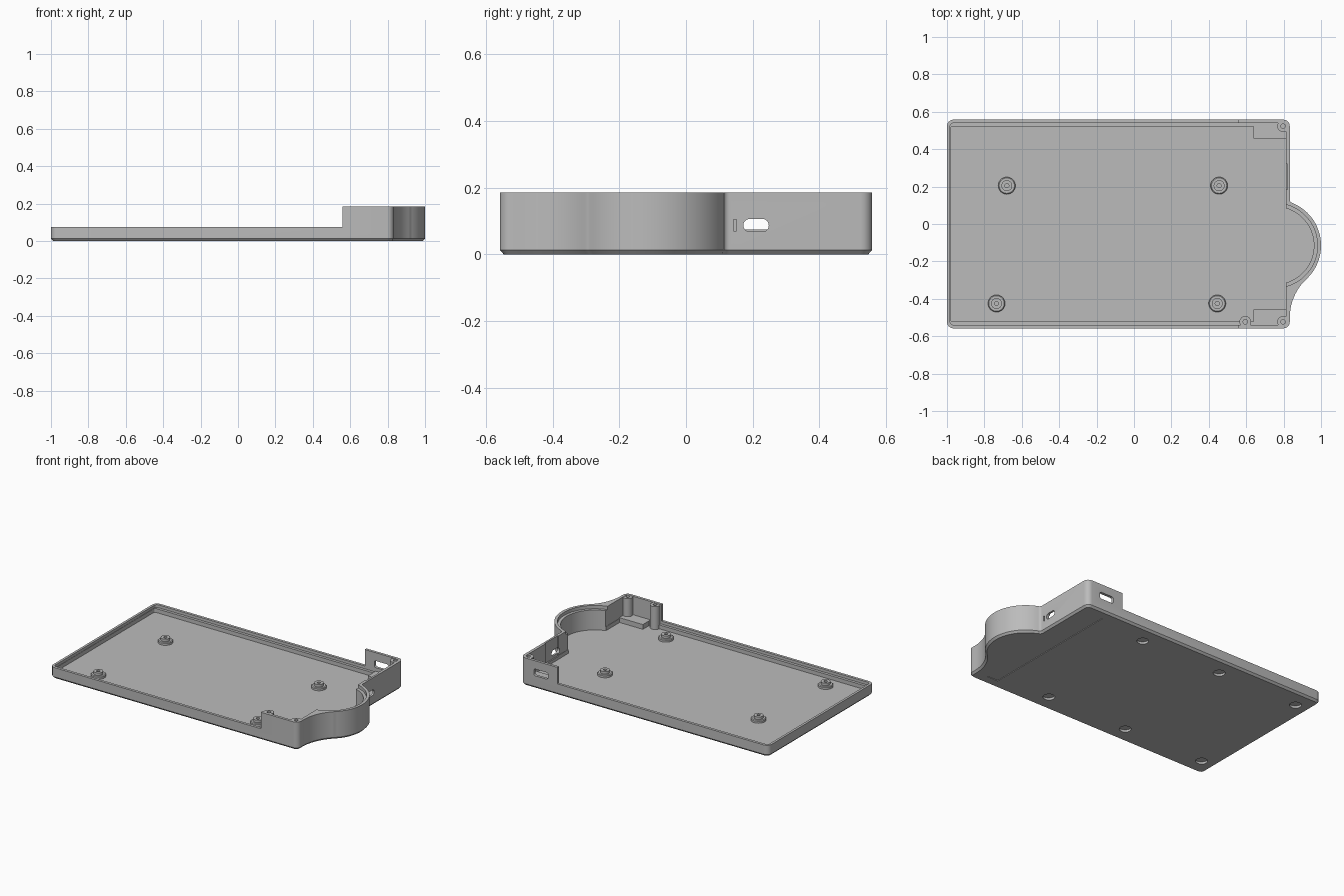
import bpy, bmesh, math
from mathutils import Vector

cube = bpy.data.objects.get("Cube")
if cube:
    bpy.data.objects.remove(cube, do_unlink=True)

grey = bpy.data.materials.new("plain_grey")
grey.use_nodes = True
grey.diffuse_color = (0.5, 0.5, 0.5, 1)
grey.node_tree.nodes["Principled BSDF"].inputs["Base Color"].default_value = (0.5, 0.5, 0.5, 1)

FLOOR, LOW, TALL = 0.03, 0.075, 0.185
BUMP = (0.755, -0.115)
HALF = 0.558


def arc(cx, cy, r, a0, a1, n):
    """Points on an arc, angles in degrees."""
    angles = [math.radians(a0 + (a1 - a0) * i / n) for i in range(n + 1)]
    return [(cx + r * math.cos(a), cy + r * math.sin(a)) for a in angles]


def circle(x, y, r, n=48):
    return arc(x, y, r, 0, 360, n)[:-1]


def rounded(x0, x1, y0, y1, r, n=6):
    return (arc(x1 - r, y0 + r, r, -90, 0, n) + arc(x1 - r, y1 - r, r, 0, 90, n)
            + arc(x0 + r, y1 - r, r, 90, 180, n) + arc(x0 + r, y0 + r, r, 180, 270, n))


def inset(pts, d):
    """Move a counter-clockwise outline inward."""
    out = []
    for i, p in enumerate(pts):
        a, b, c = Vector(pts[i - 1]), Vector(p), Vector(pts[(i + 1) % len(pts)])
        t = ((b - a).normalized() + (c - b).normalized()).normalized()
        out.append((p[0] - t.y * d, p[1] + t.x * d))
    return out


def make(name, bm):
    bmesh.ops.recalc_face_normals(bm, faces=bm.faces)
    mesh = bpy.data.meshes.new(name)
    bm.to_mesh(mesh)
    bm.free()
    mesh.materials.append(grey)
    obj = bpy.data.objects.new(name, mesh)
    bpy.context.collection.objects.link(obj)
    return obj


def loft(name, layers):
    """Closed solid through rings of equal point count."""
    bm = bmesh.new()
    rings = [[bm.verts.new(p) for p in layer] for layer in layers]
    n = len(rings[0])
    for lo, hi in zip(rings, rings[1:]):
        for i in range(n):
            j = (i + 1) % n
            bm.faces.new((lo[i], lo[j], hi[j], hi[i]))
    bm.faces.new(rings[0][::-1])
    bm.faces.new(rings[-1])
    return make(name, bm)


def prism(pts, z0, z1):
    return loft("helper", [[(x, y, z) for x, y in pts] for z in (z0, z1)])


def box(x0, x1, y0, y1, z0, z1):
    return prism([(x0, y0), (x1, y0), (x1, y1), (x0, y1)], z0, z1)


def select(obj):
    bpy.ops.object.select_all(action='DESELECT')
    obj.select_set(True)
    bpy.context.view_layer.objects.active = obj


def combine(target, tool, op='DIFFERENCE'):
    tool.hide_render = True
    mod = target.modifiers.new("cut", 'BOOLEAN')
    mod.operation, mod.solver, mod.object = op, 'EXACT', tool
    select(target)
    bpy.ops.object.modifier_apply(modifier=mod.name)
    bpy.data.objects.remove(tool, do_unlink=True)


# Outer shell: rounded plate with a round bulge blended into the left end
outline = (arc(0.798, -HALF + 0.035, 0.035, -90, 0, 6)
           + arc(1.115, -0.5, 0.282, 180, 133.1, 14)
           + arc(*BUMP, 0.245, -46.9, 68.6, 40)
           + arc(0.851, 0.13, 0.018, 248.6, 180, 5)
           + arc(0.798, HALF - 0.035, 0.035, 0, 90, 6)
           + arc(-0.965, HALF - 0.035, 0.035, 90, 180, 6)
           + arc(-0.965, -HALF + 0.035, 0.035, 180, 270, 6))
body = loft("tray_body", [[(x, y, z) for x, y in ring] for ring, z in
                          ((inset(outline, 0.012), 0), (outline, 0.013), (outline, TALL))])

# Low walls, main cavity, and the stepped ledge
combine(body, box(-1.1, 0.56, -0.7, 0.7, LOW, 0.3))
combine(body, prism(rounded(-0.982, 0.812, -0.522, 0.522, 0.012), FLOOR, 0.3))
combine(body, prism(rounded(-0.984, 0.814, -0.54, 0.54, 0.02), 0.056, 0.3))

# Round bulge cavity with a stepped lip
combine(body, prism(circle(*BUMP, 0.207, 72), FLOOR, 0.3))
combine(body, prism(circle(*BUMP, 0.226, 72), 0.163, 0.3))

# Corner pads and screw posts
for side in (-1, 1):
    ys = sorted((side * 0.458, side * 0.548))
    combine(body, box(0.64, 0.822, *ys, 0.02, 0.062), 'UNION')
posts = [(0.797, 0.523), (0.797, -0.523), (0.595, -0.523)]
for x, y in posts:
    combine(body, prism(circle(x, y, 0.031, 32), 0.02, TALL - 0.002), 'UNION')
for x, y in posts:
    combine(body, prism(circle(x, y, 0.012, 20), 0.08, 0.3))

# Inner pocket, connector slot and small indicator slot in the left wall
combine(body, box(0.79, 0.82, 0.185, 0.32, 0.05, 0.3))
slot = rounded(0.172, 0.248, 0.068, 0.106, 0.0185)
combine(body, loft("helper", [[(x, y, z) for y, z in slot] for x in (0.7, 0.9)]))
combine(body, box(0.826, 0.9, 0.143, 0.152, 0.07, 0.105))

# Slot in the tall back wall
slot = rounded(0.63, 0.735, 0.085, 0.13, 0.012)
combine(body, loft("helper", [[(x, y, z) for x, z in slot] for y in (0.5, 0.6)]))

# Underside: round foot recesses and a shallow strip
for x in (-0.9, -0.3, 0.3):
    for y in (-0.44, 0.44):
        combine(body, prism(circle(x, y, 0.036, 32), -0.1, 0.015))
combine(body, box(0.66, 0.74, -0.49, 0.49, -0.1, 0.004))

# Stepped standoffs with a screw hole
profile = [(0.011, FLOOR), (0.046, FLOOR - 0.002), (0.046, 0.043), (0.041, 0.047),
           (0.029, 0.047), (0.029, 0.064), (0.011, 0.064)]
spots = {"back_right": (-0.68, 0.205), "back_left": (0.455, 0.205),
         "front_right": (-0.735, -0.425), "front_left": (0.445, -0.425)}
parts = [body]
for label, (x, y) in spots.items():
    bm = bmesh.new()
    rings = [[bm.verts.new((px, py, z)) for px, py in circle(x, y, r, 32)] for r, z in profile]
    for k, ring in enumerate(rings):
        nxt = rings[(k + 1) % len(rings)]
        for i in range(32):
            j = (i + 1) % 32
            bm.faces.new((ring[i], ring[j], nxt[j], nxt[i]))
    parts.append(make("standoff_" + label, bm))

for part in parts:
    select(part)
    bpy.ops.object.shade_smooth_by_angle(angle=math.radians(30))
